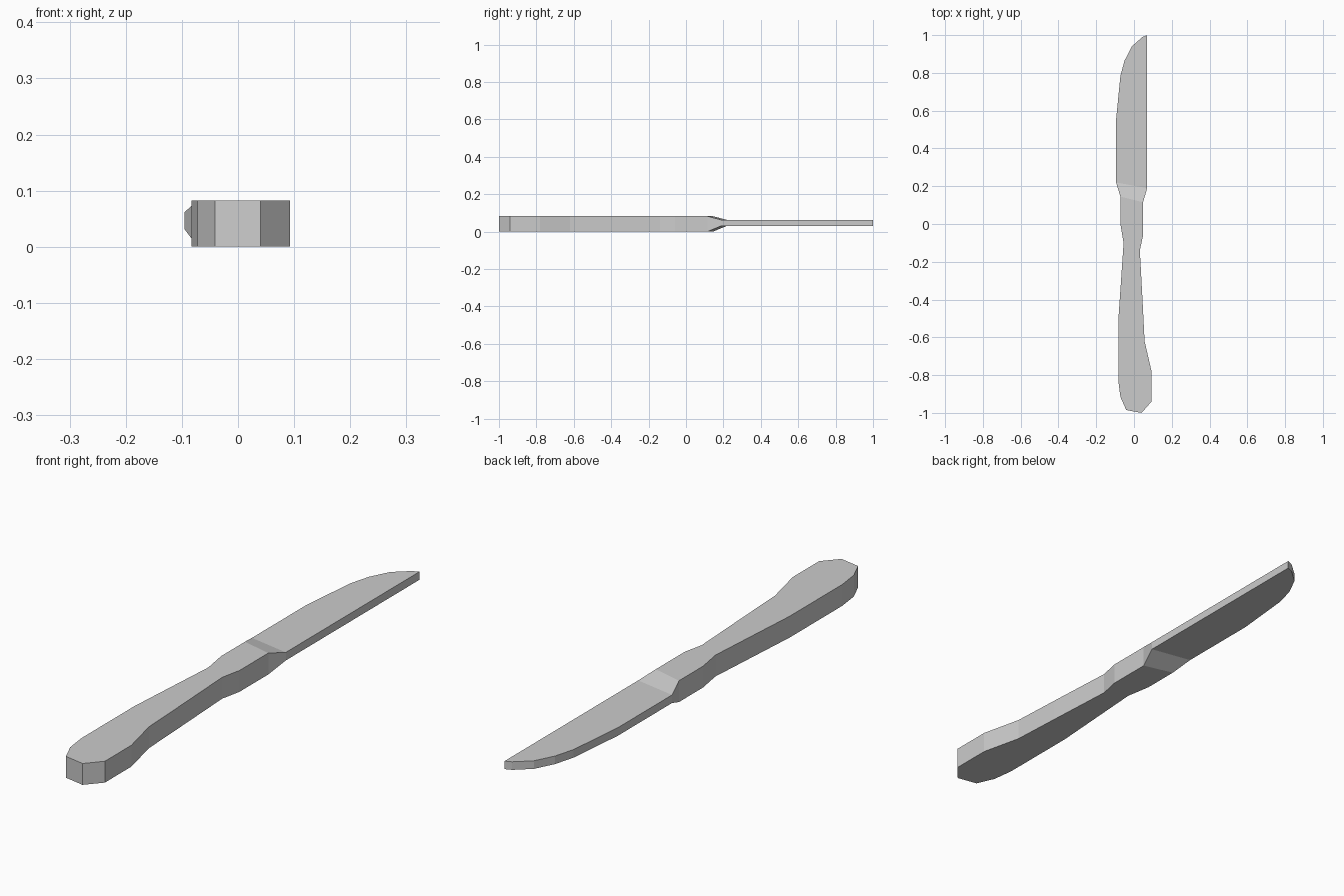
import bpy, bmesh

if "Cube" in bpy.data.objects:
    bpy.data.objects.remove(bpy.data.objects["Cube"])

# Outlines seen from above; each starts and ends at the bolster
handle = [(-0.072, 0.145), (-0.072, 0.0), (-0.055, -0.10), (-0.083, -0.51),
          (-0.083, -0.83), (-0.072, -0.915), (-0.041, -0.985), (0.04, -1.0),
          (0.093, -0.94), (0.093, -0.78), (0.056, -0.62), (0.046, -0.42),
          (0.031, -0.14), (0.048, -0.06), (0.048, 0.115)]
blade = [(0.07, 0.19), (0.07, 1.0), (0.045, 0.99), (-0.012, 0.94),
         (-0.05, 0.865), (-0.072, 0.785), (-0.095, 0.55), (-0.095, 0.22)]
HANDLE_Z = (0.0, 0.082)
BLADE_Z = (0.031, 0.062)

bm = bmesh.new()


def layer(i):
    """One flat side: handle face, sloped bolster face, blade face."""
    h = [bm.verts.new((x, y, HANDLE_Z[i])) for x, y in handle]
    b = [bm.verts.new((x, y, BLADE_Z[i])) for x, y in blade]
    for loop in (h, [h[0], h[-1], b[0], b[-1]], b):
        bm.faces.new(loop)
    return h + b


# Top and bottom sides, joined by the rim
bottom, top = layer(0), layer(1)
n = len(top)
for k in range(n):
    j = (k + 1) % n
    bm.faces.new((bottom[k], bottom[j], top[j], top[k]))
bmesh.ops.recalc_face_normals(bm, faces=bm.faces)

mesh = bpy.data.meshes.new("table_knife")
bm.to_mesh(mesh)
bm.free()
bpy.context.collection.objects.link(bpy.data.objects.new("table_knife", mesh))
